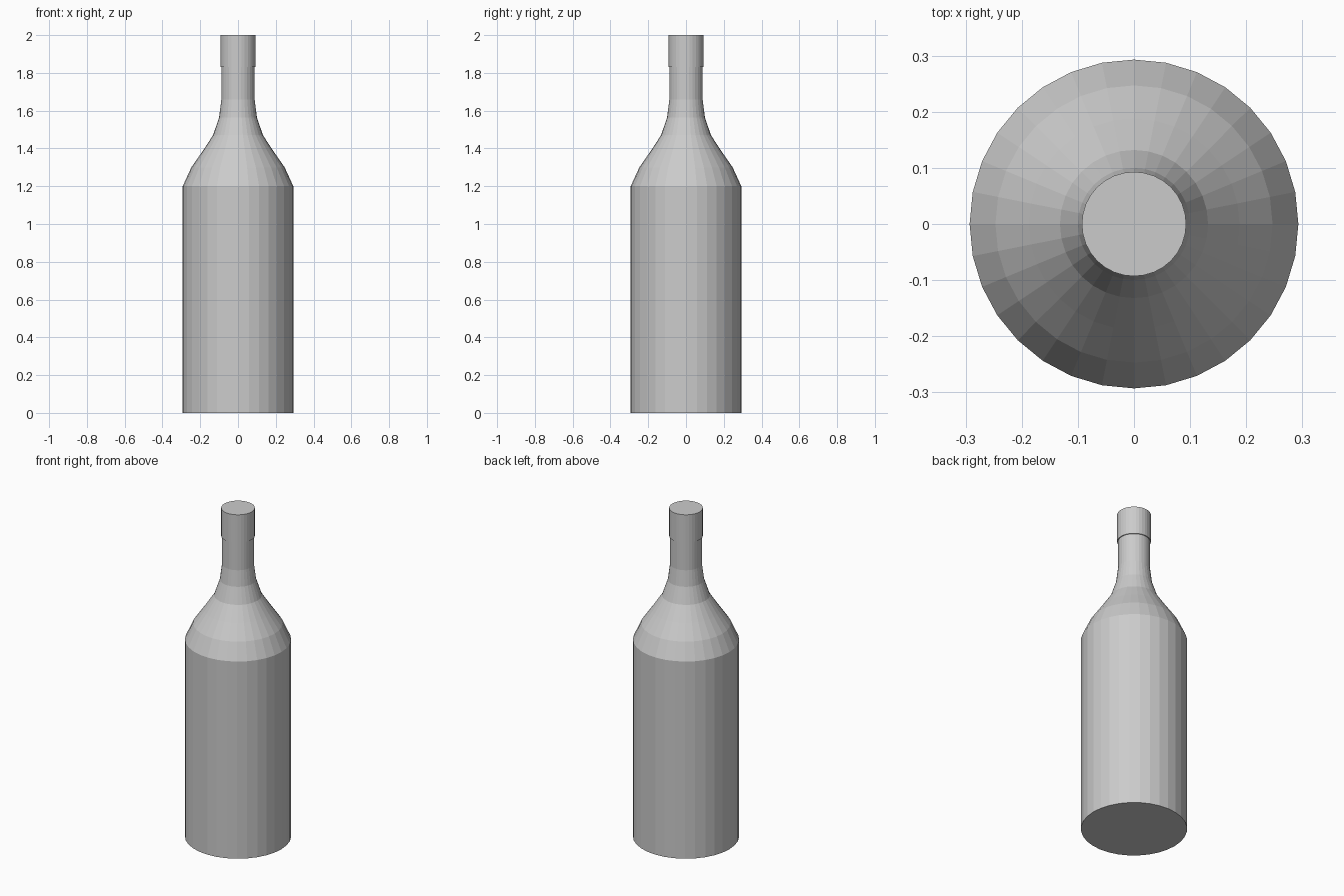
import bpy
import bmesh
import math

cube = bpy.data.objects.get("Cube")
if cube:
    bpy.data.objects.remove(cube, do_unlink=True)

SIDES = 32

grey = bpy.data.materials.new("light_grey")
grey.use_nodes = True
colour = (0.6, 0.6, 0.6, 1)
grey.diffuse_color = colour
grey.node_tree.nodes["Principled BSDF"].inputs["Base Color"].default_value = colour


def lathe(name, profile):
    """Turn a (radius, height) profile around z and close both ends."""
    bm = bmesh.new()
    rings = []
    for radius, z in profile:
        angles = [math.tau * i / SIDES for i in range(SIDES)]
        rings.append([bm.verts.new((radius * math.cos(a), radius * math.sin(a), z))
                      for a in angles])
    for low, high in zip(rings, rings[1:]):
        for i in range(SIDES):
            j = (i + 1) % SIDES
            bm.faces.new((low[i], low[j], high[j], high[i]))
    bm.faces.new(rings[0][::-1])
    bm.faces.new(rings[-1])
    mesh = bpy.data.meshes.new(name)
    bm.to_mesh(mesh)
    bm.free()
    mesh.materials.append(grey)
    obj = bpy.data.objects.new(name, mesh)
    bpy.context.collection.objects.link(obj)
    return obj


# Body, curved shoulder, neck and stepped mouth band
lathe("bottle", [
    (0.293, 0), (0.293, 1.2),
    (0.247, 1.3), (0.188, 1.385), (0.132, 1.47),
    (0.1, 1.565), (0.088, 1.66), (0.088, 1.83),
    (0.093, 1.83), (0.093, 2),
])
